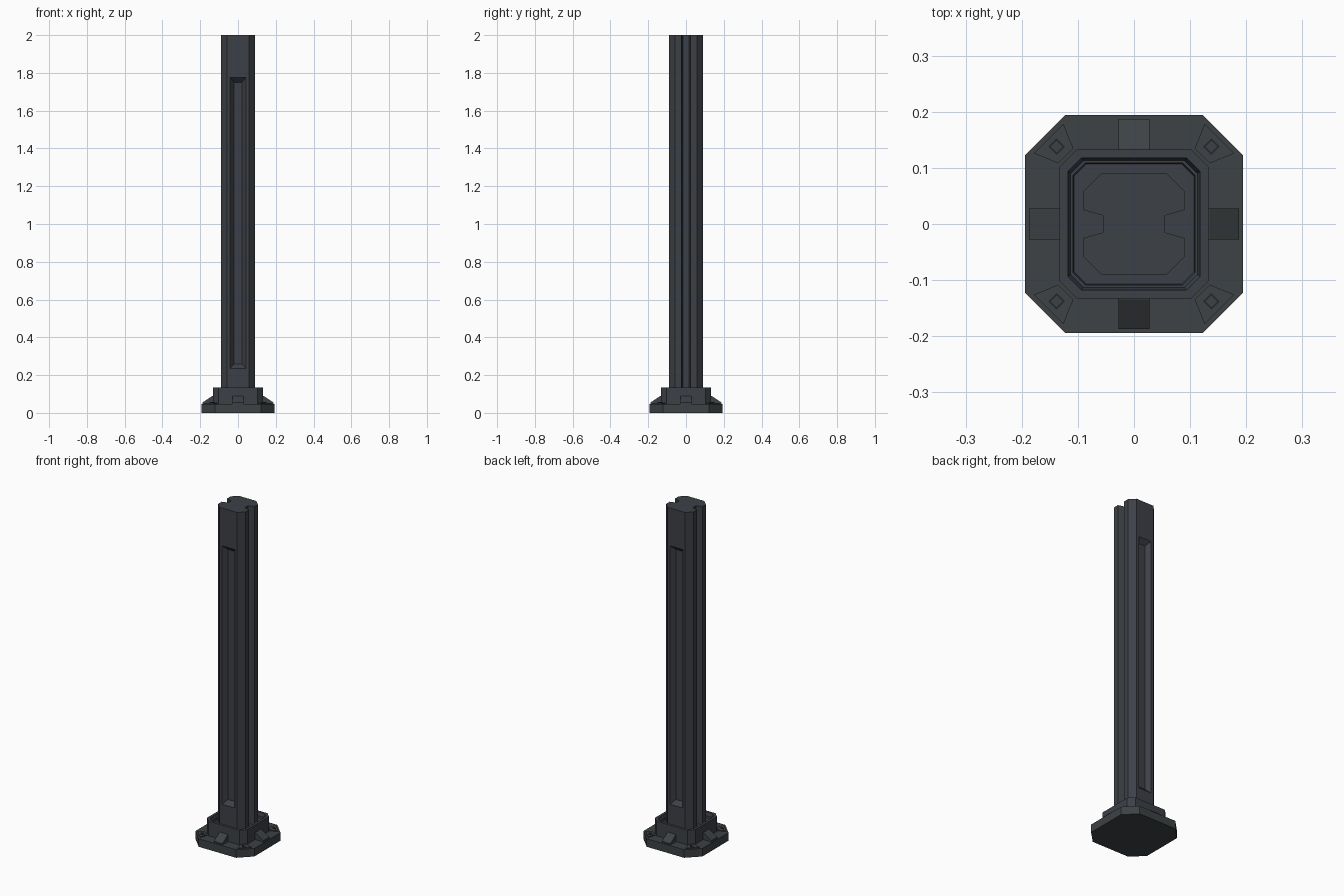
import bpy, bmesh, math
from mathutils import Matrix, Vector

if "Cube" in bpy.data.objects:
    bpy.data.objects.remove(bpy.data.objects["Cube"])


def material(name, rgb):
    m = bpy.data.materials.new(name)
    m.diffuse_color = (*rgb, 1)
    m.use_nodes = True
    m.node_tree.nodes["Principled BSDF"].inputs["Base Color"].default_value = m.diffuse_color
    return m


steel = material("dark blue steel", (0.046, 0.051, 0.062))
iron = material("dark grey iron", (0.047, 0.054, 0.058))
black = material("bolt black", (0.018, 0.020, 0.024))


def octagon(h, c):
    """Square of half-width h whose flat sides end at c."""
    return [(h, -c), (h, c), (c, h), (-c, h), (-h, c), (-h, -c), (-c, -h), (c, -h)]


def loft(name, sections, mat):
    """Skin a stack of (outline, z) sections and cap both ends."""
    bm = bmesh.new()
    rings = [[bm.verts.new((x, y, z)) for x, y in pts] for pts, z in sections]
    for a, b in zip(rings, rings[1:]):
        n = len(a)
        for i in range(n):
            bm.faces.new((a[i], a[(i + 1) % n], b[(i + 1) % n], b[i]))
    bm.faces.new(rings[0][::-1])
    bm.faces.new(rings[-1])
    bmesh.ops.recalc_face_normals(bm, faces=bm.faces[:])
    me = bpy.data.meshes.new(name)
    bm.to_mesh(me)
    bm.free()
    me.materials.append(mat)
    ob = bpy.data.objects.new(name, me)
    bpy.context.collection.objects.link(ob)
    return ob


def spin(ob, angle):
    ob.data.transform(Matrix.Rotation(angle, 4, 'Z'))


# base plate
loft("base_plate", [(octagon(0.194, 0.123), 0), (octagon(0.194, 0.123), 0.048)], iron)

# collar with a stepped socket around the column
loft("collar", [(octagon(0.133, 0.102), 0.04), (octagon(0.133, 0.102), 0.135),
                (octagon(0.118, 0.094), 0.135), (octagon(0.113, 0.090), 0.115),
                (octagon(0.109, 0.087), 0.115), (octagon(0.107, 0.085), 0.105)], steel)

# column with a tapered slot down each side
half = [(0.058, -0.09), (0.09, -0.058), (0.09, -0.025), (0.055, -0.015),
        (0.055, 0.015), (0.09, 0.025), (0.09, 0.058), (0.058, 0.09)]
profile = half + [(-x, -y) for x, y in half]
column = loft("column", [(profile, 0.09), (profile, 2.0)], steel)

# long bevelled recess in the front and back of the column
for side in (-1, 1):
    bm = bmesh.new()
    loops = []
    for y, hx, z0, z1 in ((0.10, 0.050, 0.225, 1.785), (0.065, 0.021, 0.26, 1.75)):
        loops.append([bm.verts.new((x, y * side, z)) for x, z in
                      ((-hx, z0), (hx, z0), (hx, z1), (-hx, z1))])
    a, b = loops
    for i in range(4):
        bm.faces.new((a[i], a[(i + 1) % 4], b[(i + 1) % 4], b[i]))
    bm.faces.new(a)
    bm.faces.new(b)
    bmesh.ops.recalc_face_normals(bm, faces=bm.faces[:])
    me = bpy.data.meshes.new("recess_cutter")
    bm.to_mesh(me)
    bm.free()
    me.materials.append(steel)
    cutter = bpy.data.objects.new("recess_cutter", me)
    bpy.context.collection.objects.link(cutter)
    cutter.hide_render = True
    mod = column.modifiers.new("recess", 'BOOLEAN')
    mod.operation, mod.object, mod.solver = 'DIFFERENCE', cutter, 'EXACT'
bpy.context.view_layer.update()
cut = bpy.data.meshes.new_from_object(column.evaluated_get(bpy.context.evaluated_depsgraph_get()))
column.modifiers.clear()
column.data = cut
for ob in [o for o in bpy.data.objects if o.hide_render]:
    bpy.data.objects.remove(ob)

for k in range(4):
    # sloping brace in the middle of each side
    brace = loft("brace", [([(0.12, -0.028), (0.187, -0.028), (0.187, 0.028), (0.12, 0.028)], 0.045),
                           ([(0.12, -0.028), (0.187, -0.028), (0.187, 0.028), (0.12, 0.028)], 0.056),
                           ([(0.12, -0.028), (0.135, -0.028), (0.135, 0.028), (0.12, 0.028)], 0.09)], iron)
    spin(brace, k * math.pi / 2)
    # raised corner pad with a square bolt socket
    pad_pts = [(0.172, -0.019), (0.215, -0.037), (0.215, 0.037), (0.172, 0.019)]
    pad = loft("corner_pad", [(pad_pts, 0.045), (pad_pts, 0.053)], iron)
    s = 0.195
    sq = lambda h: [(s - h, -h), (s + h, -h), (s + h, h), (s - h, h)]
    rim = loft("bolt_rim", [(sq(0.0105), 0.05), (sq(0.0105), 0.055)], black)
    bolt = loft("bolt", [(sq(0.0075), 0.05), (sq(0.0075), 0.057)], steel)
    for ob in (pad, rim, bolt):
        spin(ob, math.pi / 4 + k * math.pi / 2)
